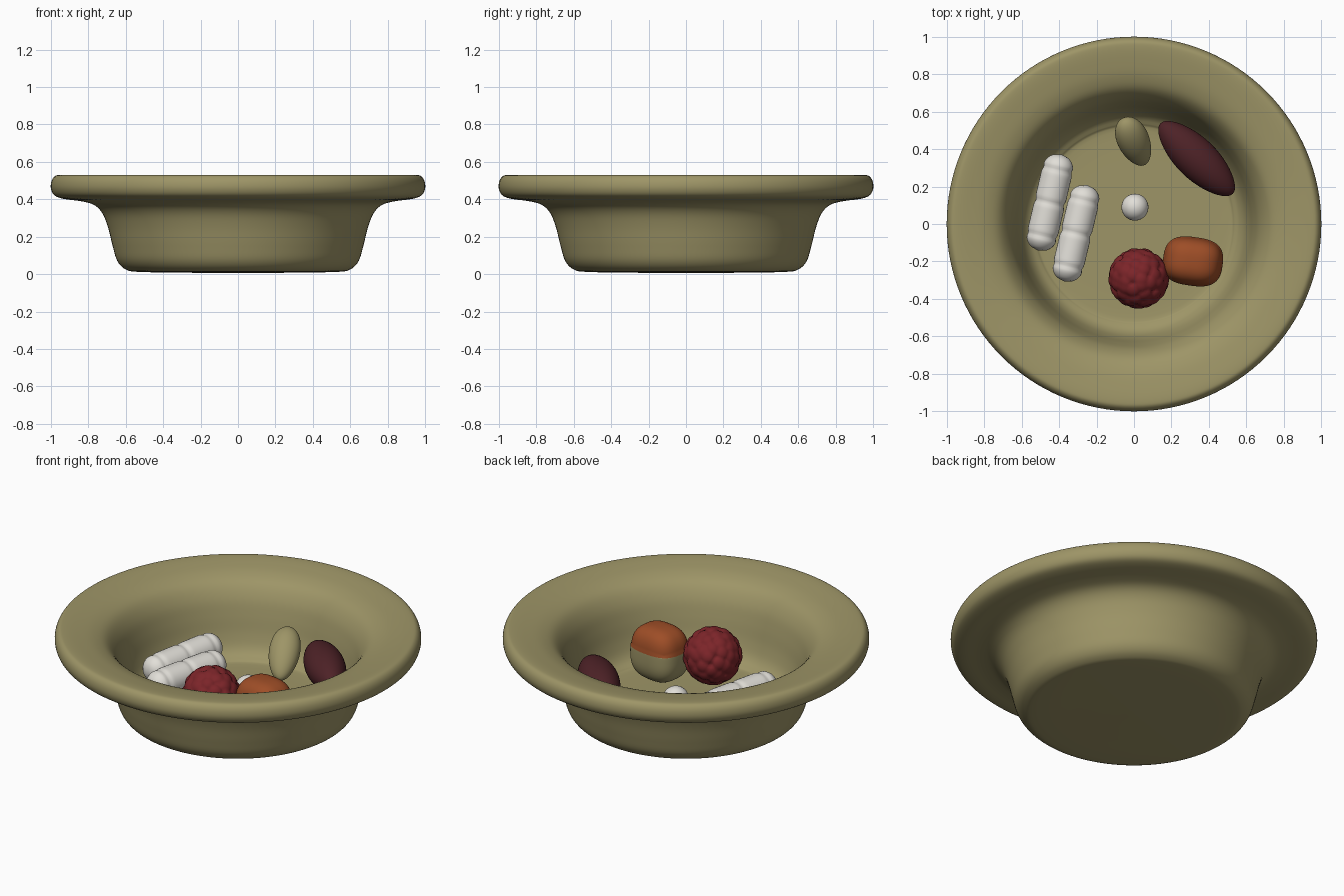
import bpy, bmesh, math, random
from mathutils import Vector

random.seed(4)
if "Cube" in bpy.data.objects:
    bpy.data.objects.remove(bpy.data.objects["Cube"])


def material(name, rgb):
    mat = bpy.data.materials.new(name)
    mat.use_nodes = True
    mat.diffuse_color = (*rgb, 1)
    mat.node_tree.nodes["Principled BSDF"].inputs["Base Color"].default_value = (*rgb, 1)
    return mat


olive = material("olive clay", (0.34, 0.30, 0.135))
white = material("chalk white", (0.76, 0.74, 0.69))
red = material("berry red", (0.20, 0.018, 0.022))
maroon = material("dark maroon", (0.075, 0.016, 0.02))
orange = material("burnt orange", (0.34, 0.075, 0.02))


def finish(name, bm, *mats):
    bmesh.ops.recalc_face_normals(bm, faces=bm.faces)
    mesh = bpy.data.meshes.new(name)
    bm.to_mesh(mesh)
    bm.free()
    for mat in mats:
        mesh.materials.append(mat)
    for poly in mesh.polygons:
        poly.use_smooth = True
    obj = bpy.data.objects.new(name, mesh)
    bpy.context.collection.objects.link(obj)
    return obj


def smooth_curve(points, steps=5):
    """Catmull-Rom curve through profile points."""
    p = [Vector(q) for q in points]
    p = [p[0]] + p + [p[-1]]
    out = []
    for a, b, c, d in zip(p, p[1:], p[2:], p[3:]):
        for i in range(steps):
            t = i / steps
            out.append(0.5 * (2 * b + (c - a) * t + (2 * a - 5 * b + 4 * c - d) * t**2
                              + (3 * b - a - 3 * c + d) * t**3))
    return out + [p[-1]]


def lathe(name, profile, segments, mat):
    """Spin a (radius, height) profile around z."""
    bm = bmesh.new()
    verts = [bm.verts.new((max(r, 0), 0, z)) for r, z in profile]
    edges = [bm.edges.new(pair) for pair in zip(verts, verts[1:])]
    bmesh.ops.spin(bm, geom=verts + edges, cent=(0, 0, 0), axis=(0, 0, 1),
                   angle=math.tau, steps=segments, use_duplicate=False)
    bmesh.ops.remove_doubles(bm, verts=bm.verts, dist=0.0004)
    return finish(name, bm, mat)


def aim(obj, start, end):
    """Lay the local z axis of a part from start to end."""
    a, b = Vector(start), Vector(end)
    obj.location = (a + b) / 2
    obj.rotation_euler = (b - a).to_track_quat("Z", "Y").to_euler()


def sphere():
    bm = bmesh.new()
    bmesh.ops.create_uvsphere(bm, u_segments=40, v_segments=24, radius=1)
    return bm


# Bowl: underside, rolled rim, then sloping lip, inner wall and floor
outside = [(0, 0.005), (0.3, 0.008), (0.53, 0.012), (0.60, 0.025), (0.645, 0.07), (0.67, 0.15),
           (0.695, 0.25), (0.725, 0.325), (0.77, 0.37), (0.84, 0.39), (0.93, 0.402),
           (0.98, 0.42), (1.0, 0.455), (0.998, 0.495), (0.98, 0.523)]
inside = [(0.95, 0.53), (0.88, 0.523), (0.79, 0.505), (0.72, 0.47), (0.67, 0.40), (0.64, 0.31),
          (0.615, 0.21), (0.585, 0.135), (0.54, 0.095), (0.46, 0.08), (0, 0.08)]
lathe("bowl", smooth_curve(outside + inside), 128, olive)

# Two white capsules with a pinched middle and necked ends
half, rad = 0.265, 0.083
capsule = []
for i in range(49):
    z = -half + 2 * half * i / 48
    over = max(0, abs(z) - (half - rad))
    r = math.sqrt(max(0, rad**2 - over**2))
    for groove in (0, half - rad, rad - half):
        r -= 0.007 * math.exp(-((z - groove) / 0.015) ** 2) * r / rad
    capsule.append((r, z))
for name, start, end in (("outer_capsule", (-0.39, 0.37, 0.195), (-0.51, -0.14, 0.18)),
                         ("inner_capsule", (-0.25, 0.20, 0.19), (-0.37, -0.30, 0.19))):
    aim(lathe(name, capsule, 32, white), start, end)

# Small white ball
bm = sphere()
for v in bm.verts:
    v.co *= 0.072
finish("small_ball", bm, white).location = (0.005, 0.09, 0.14)

# Dark seed: pointed ellipsoid leaning across the wall
bm = sphere()
for v in bm.verts:
    taper = 1 - 0.12 * v.co.z ** 2
    v.co = (v.co.x * 0.11 * taper, v.co.y * 0.105 * taper, v.co.z * 0.27)
aim(finish("dark_seed", bm, maroon), (0.15, 0.53, 0.26), (0.52, 0.17, 0.26))

# Olive egg propped against the back wall
bm = sphere()
for v in bm.verts:
    taper = 1 + 0.13 * v.co.z
    v.co = (v.co.x * 0.085 * taper, v.co.y * 0.07 * taper, v.co.z * 0.165)
aim(finish("leaning_egg", bm, olive), (0.05, 0.33, 0.12), (-0.05, 0.55, 0.30))

# Berry: ball covered in rounded bumps
golden = math.pi * (3 - math.sqrt(5))
count = 85
bumps = []
for i in range(count):
    z = 1 - (2 * i + 1) / count
    ring = math.sqrt(1 - z * z)
    jitter = Vector([random.uniform(-0.09, 0.09) for _ in range(3)])
    bumps.append((Vector((ring * math.cos(i * golden), ring * math.sin(i * golden), z))
                  + jitter).normalized())
bm = bmesh.new()
bmesh.ops.create_icosphere(bm, subdivisions=5, radius=1)
for v in bm.verts:
    n = v.co.normalized()
    near = min((n - b).length for b in bumps)
    v.co = n * (0.145 + 0.018 * math.sqrt(max(0, 1 - (near / 0.27) ** 2)))
finish("berry", bm, red).location = (0.025, -0.29, 0.25)

# Two-tone nut: rounded block with an orange cap over a slightly wider olive cup
bm = bmesh.new()
bmesh.ops.create_cube(bm, size=2)
bmesh.ops.subdivide_edges(bm, edges=bm.edges, cuts=19, use_grid_fill=True)
for v in bm.verts:
    n = v.co.normalized()
    v.co = n / sum(abs(c) ** 2.8 for c in n) ** (1 / 2.8)
split = 0.2
bmesh.ops.bisect_plane(bm, geom=bm.verts[:] + bm.edges[:] + bm.faces[:],
                       plane_co=(0, 0, split), plane_no=(0, 0, 1))
for face in bm.faces:
    face.material_index = 1 if face.calc_center_median().z > split else 0
for v in bm.verts:
    wide = 1.0 if v.co.z <= split + 0.001 else 0.97
    v.co = (v.co.x * 0.16 * wide, v.co.y * 0.13 * wide, v.co.z * 0.158)
nut = finish("two_tone_nut", bm, olive, orange)
nut.location = (0.315, -0.20, 0.232)
nut.rotation_euler.z = math.radians(-8)
